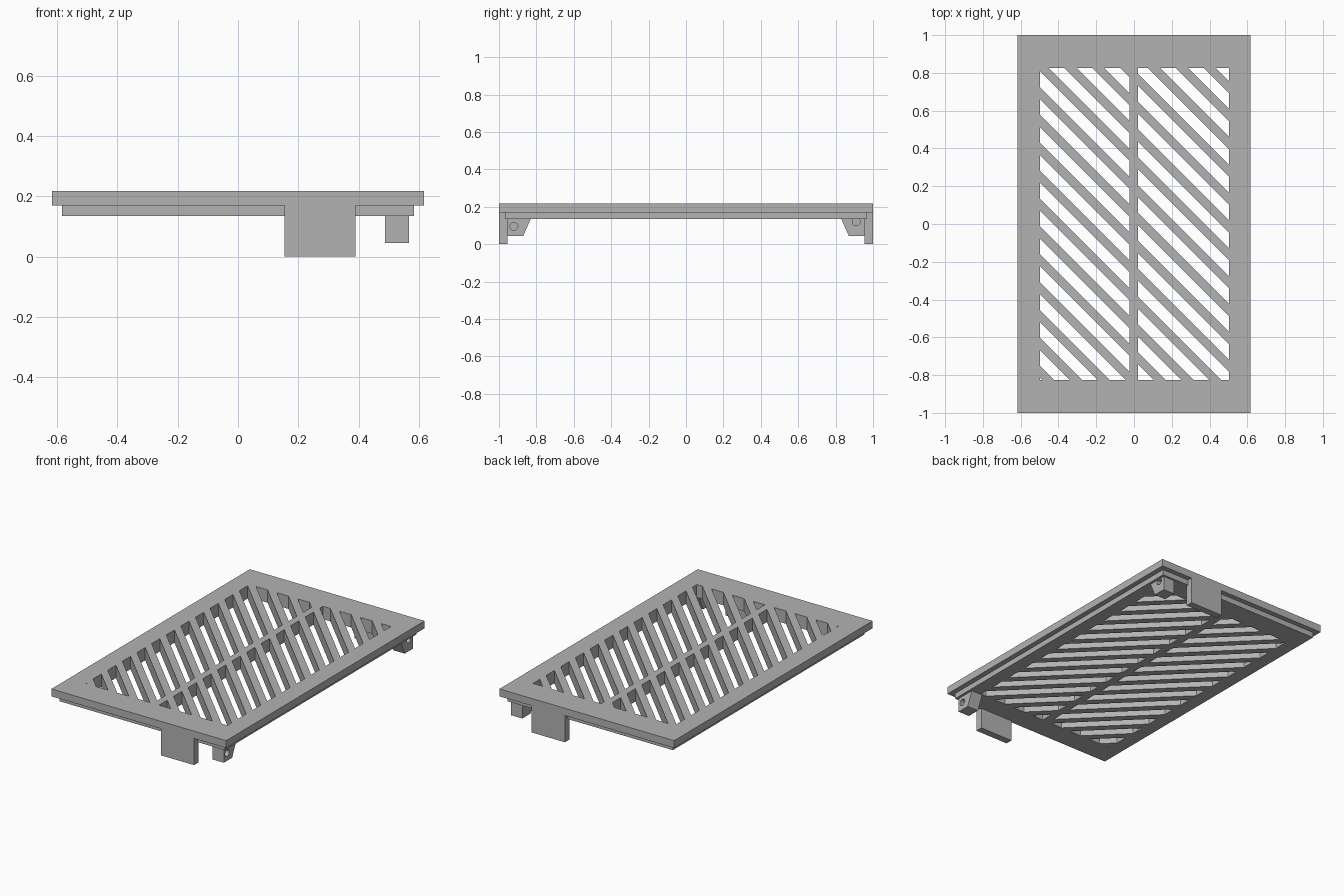
import bpy, bmesh, math
from mathutils import Matrix, Vector

cube = bpy.data.objects.get("Cube")
if cube:
    bpy.data.objects.remove(cube, do_unlink=True)

grey = bpy.data.materials.new("mid grey")
grey.use_nodes = True
grey.diffuse_color = (0.45, 0.45, 0.45, 1)
grey.node_tree.nodes["Principled BSDF"].inputs["Base Color"].default_value = grey.diffuse_color


def add_box(bm, lo, hi):
    lo, hi = Vector(lo), Vector(hi)
    m = Matrix.Translation((lo + hi) / 2) @ Matrix.Diagonal((*(hi - lo), 1))
    return bmesh.ops.create_cube(bm, size=1, matrix=m)["verts"]


def finish(name, bm):
    bmesh.ops.recalc_face_normals(bm, faces=bm.faces)
    mesh = bpy.data.meshes.new(name)
    bm.to_mesh(mesh)
    bm.free()
    mesh.materials.append(grey)
    obj = bpy.data.objects.new(name, mesh)
    bpy.context.collection.objects.link(obj)
    return obj


def cut(obj, cutter):
    mod = obj.modifiers.new("cut", "BOOLEAN")
    mod.operation, mod.solver, mod.object = "DIFFERENCE", "EXACT", cutter
    bpy.context.view_layer.objects.active = obj
    bpy.ops.object.modifier_apply(modifier=mod.name)
    bpy.data.objects.remove(cutter, do_unlink=True)


# Grille body: wide flange with a smaller step beneath it
RIM, STEP, TOP = 0.17, 0.135, 0.217
bm = bmesh.new()
add_box(bm, (-0.617, -1, RIM), (0.617, 1, TOP))
bottom = min(bm.faces, key=lambda f: f.calc_center_median().z)
bmesh.ops.inset_region(bm, faces=[bottom], thickness=0.046)
ext = bmesh.ops.extrude_face_region(bm, geom=[bottom])["geom"]
for v in ext:
    if isinstance(v, bmesh.types.BMVert):
        v.co.z = STEP
if bottom.is_valid:
    bmesh.ops.delete(bm, geom=[bottom], context="FACES_ONLY")
grille = finish("grille_body", bm)

# Diagonal slots: each panel box trimmed between two slanted planes
PITCH, WIDTH, START = 0.1475, 0.083, -1.248
slots = bmesh.new()
for x0, x1 in ((-0.498, -0.025), (0.02, 0.502)):
    for k in range(-1, 18):
        low = START + PITCH * k
        high = low + WIDTH
        if high <= x0 - 0.825 or low >= x1 + 0.827:
            continue
        part = bmesh.new()
        add_box(part, (x0, -0.825, 0), (x1, 0.827, 0.4))
        for c, side in ((low, -1), (high, 1)):
            bmesh.ops.bisect_plane(part, geom=part.verts[:] + part.edges[:] + part.faces[:],
                                   plane_co=(c, 0, 0), plane_no=(side, side, 0),
                                   clear_outer=True)
            open_edges = [e for e in part.edges if e.is_boundary]
            if open_edges:
                bmesh.ops.holes_fill(part, edges=open_edges)
        temp = bpy.data.meshes.new("slot")
        part.to_mesh(temp)
        part.free()
        slots.from_mesh(temp)
        bpy.data.meshes.remove(temp)
cut(grille, finish("slot_cutter", slots))

# Locking tabs and pivot clips at both ends
for name, s, hole_y, hole_z in (("front", -1, 0.92, 0.095), ("back", 1, 0.91, 0.12)):
    bm = bmesh.new()
    ends = sorted((s * 0.955, s))
    add_box(bm, (0.155, ends[0], 0), (0.39, ends[1], RIM))
    finish(name + "_tab", bm)

    bm = bmesh.new()
    profile = ((0.954, STEP), (0.954, 0.045), (0.87, 0.045), (0.83, STEP))
    face = bm.faces.new([bm.verts.new((0.488, s * y, z)) for y, z in profile])
    solid = bmesh.ops.extrude_face_region(bm, geom=[face])["geom"]
    bmesh.ops.translate(bm, vec=(0.08, 0, 0),
                        verts=[v for v in solid if isinstance(v, bmesh.types.BMVert)])
    clip = finish(name + "_clip", bm)

    # Blind pivot hole in the outer side
    bm = bmesh.new()
    place = Matrix.Translation((0.57, s * hole_y, hole_z)) @ Matrix.Rotation(math.pi / 2, 4, "Y")
    bmesh.ops.create_cone(bm, cap_ends=True, segments=24, radius1=0.021, radius2=0.021,
                          depth=0.08, matrix=place)
    cut(clip, finish("hole_cutter", bm))
